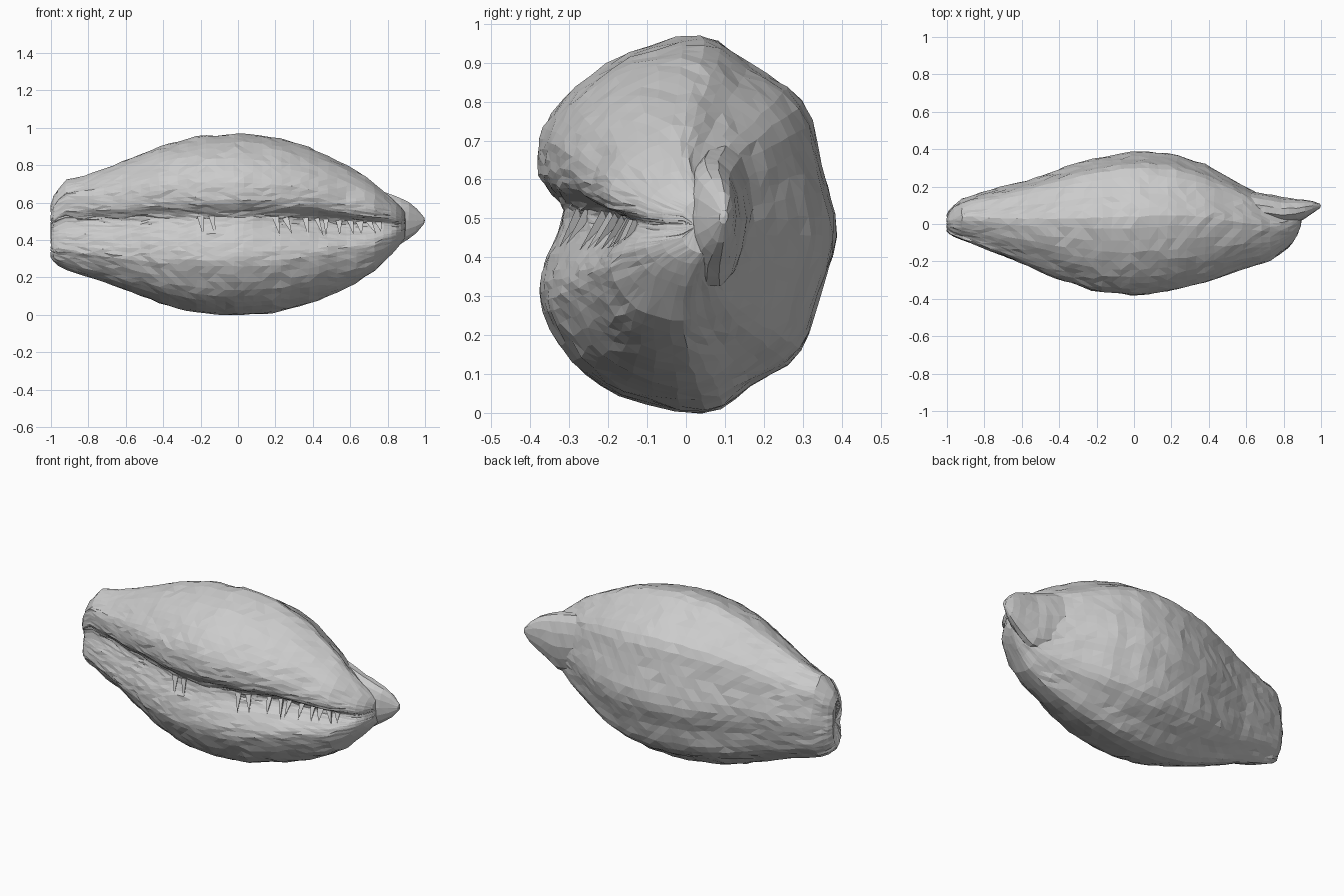
import bpy, bmesh, math, random
from mathutils import Vector, noise

if "Cube" in bpy.data.objects:
    bpy.data.objects.remove(bpy.data.objects["Cube"])

random.seed(4)

# Body stations: x, bottom z, top z, front y, back y, groove depth
BODY = [
    (-1.0, .31, .59, -.035, .045, .3), (-.98, .275, .65, -.06, .085, .35),
    (-.92, .24, .725, -.085, .135, .4), (-.8, .205, .75, -.13, .175, .4),
    (-.6, .13, .825, -.21, .225, .38), (-.4, .055, .91, -.295, .295, .34),
    (-.2, .01, .955, -.36, .357, .3), (0, -.006, .97, -.384, .387, .28),
    (.2, .012, .948, -.36, .38, .4), (.4, .065, .89, -.305, .31, .62),
    (.6, .15, .79, -.235, .2, .72), (.72, .225, .71, -.2, .14, .65),
    (.8, .305, .64, -.15, .11, .5), (.86, .37, .585, -.085, .1, .35),
    (.89, .41, .55, -.01, .09, .2)]
# Cross-section with a cleft on the front side: (y, z), both -1..1
SECTION = [
    (-1, .36), (-.92, .23), (-.64, .14), (-.5, .07), (-.58, -.03), (-.8, -.15),
    (-.98, -.3), (-.96, -.46), (-.77, -.72), (-.45, -.9), (.1, -1), (.43, -.85),
    (.76, -.67), (.89, -.36), (1, -.05), (.9, .32), (.77, .66), (.41, .86),
    (.1, 1), (-.4, .91), (-.75, .73), (-.96, .52)]
GROOVE = {0, 1, 2, 3, 4, 5, 6, 7, 21}


def lerp_row(table, x):
    for a, b in zip(table, table[1:]):
        if x <= b[0]:
            t = max(0, (x - a[0]) / (b[0] - a[0]))
            return [p + (q - p) * t for p, q in zip(a, b)]
    return list(table[-1])


def closed_spline(pts, steps):
    out, n = [], len(pts)
    for i in range(n):
        p0, p1, p2, p3 = (Vector(pts[(i + k) % n]) for k in (-1, 0, 1, 2))
        for s in range(steps):
            t = s / steps
            out.append(.5 * (2 * p1 + (p2 - p0) * t + (2 * p0 - 5 * p1 + 4 * p2 - p3) * t * t
                             + (3 * p1 - p0 - 3 * p2 + p3) * t ** 3))
    return out


def body_ring(x, steps=3):
    _, z0, z1, y0, y1, g = lerp_row(BODY, x)
    zc, h, yc, w = (z0 + z1) / 2, (z1 - z0) / 2, (y0 + y1) / 2, (y1 - y0) / 2
    wide = 1 + .35 * max(0, -x) ** 2
    pts = []
    for i, (u, v) in enumerate(SECTION):
        if i in GROOVE:
            v *= wide
            if 0 < i < 6:
                u = -1 + (u + 1) * g * 1.15
        pts.append((x, yc + u * w, zc + v * h))
    return closed_spline(pts, steps)


def finish(name, bm):
    bmesh.ops.triangulate(bm, faces=bm.faces[:])
    bmesh.ops.recalc_face_normals(bm, faces=bm.faces[:])
    me = bpy.data.meshes.new(name)
    bm.to_mesh(me)
    bm.free()
    bpy.context.collection.objects.link(bpy.data.objects.new(name, me))


def loft(name, rings, cap_in, rough):
    bm = bmesh.new()
    loops = []
    for ring in rings:
        size = max(p.z for p in ring) - min(p.z for p in ring)
        r = rough * min(1, size * 1.8)
        row = []
        for p in ring:
            d = noise.noise_vector(p * 9) * rough
            j = Vector([random.uniform(-1, 1) for _ in range(3)]) * r * .6
            row.append(bm.verts.new(p + d + j))
        loops.append(row)
    n = len(loops[0])
    for a, b in zip(loops, loops[1:]):
        for i in range(n):
            bm.faces.new((a[i], a[(i + 1) % n], b[(i + 1) % n], b[i]))
    # End caps meet at a centre point
    for row, off in ((loops[0], cap_in[0]), (loops[-1], cap_in[1])):
        mid = sum((v.co for v in row), Vector()) / n
        c = bm.verts.new(mid + Vector((off, 0, 0)))
        for i in range(n):
            bm.faces.new((row[i], row[(i + 1) % n], c))
    finish(name, bm)


# Cleft seed body
xs = [-1, -.985, -.96, -.92] + [-.87 + .05 * i for i in range(34)] + [.82, .845, .87, .89]
loft("seed_body", [body_ring(x) for x in xs], (.02, .005), .006)

# Flattened stalk tip: x, bottom z, top z, front y, back y
STALK = [
    (.58, .38, .70, .02, .18), (.68, .33, .69, .0, .165), (.78, .32, .66, -.01, .145),
    (.86, .37, .635, .0, .135), (.92, .41, .60, .03, .128),
    (.97, .45, .555, .065, .12), (.995, .485, .52, .085, .108)]
rings = []
for i in range(11):
    x, z0, z1, y0, y1 = lerp_row(STALK, .58 + .0415 * i)
    ring = []
    for k in range(14):
        a = math.tau * k / 14
        ring.append(Vector((x, (y0 + y1) / 2 + math.cos(a) * (y1 - y0) / 2,
                            (z0 + z1) / 2 + math.sin(a) * (z1 - z0) / 2)))
    rings.append(ring)
loft("stalk_tip", rings, (0, .004), .005)

# Low fibre ridges lying inside the cleft
bm = bmesh.new()
for x in (-.2, -.14, .2, .25, .36, .42, .47, .54, .6, .65, .7, .75):
    ring = body_ring(x, 1)
    top, low = ring[3], ring[5]
    r = random.uniform(.014, .022)
    base = [bm.verts.new(top + Vector(o)) for o in
            ((-r, -.008, .012), (r, -.008, .012), (0, .03, .01))]
    tip = bm.verts.new(low + Vector((random.uniform(0, .04), 0, random.uniform(0, .02))))
    bm.faces.new(base)
    for i in range(3):
        bm.faces.new((base[i], base[(i + 1) % 3], tip))
finish("cleft_fibres", bm)
